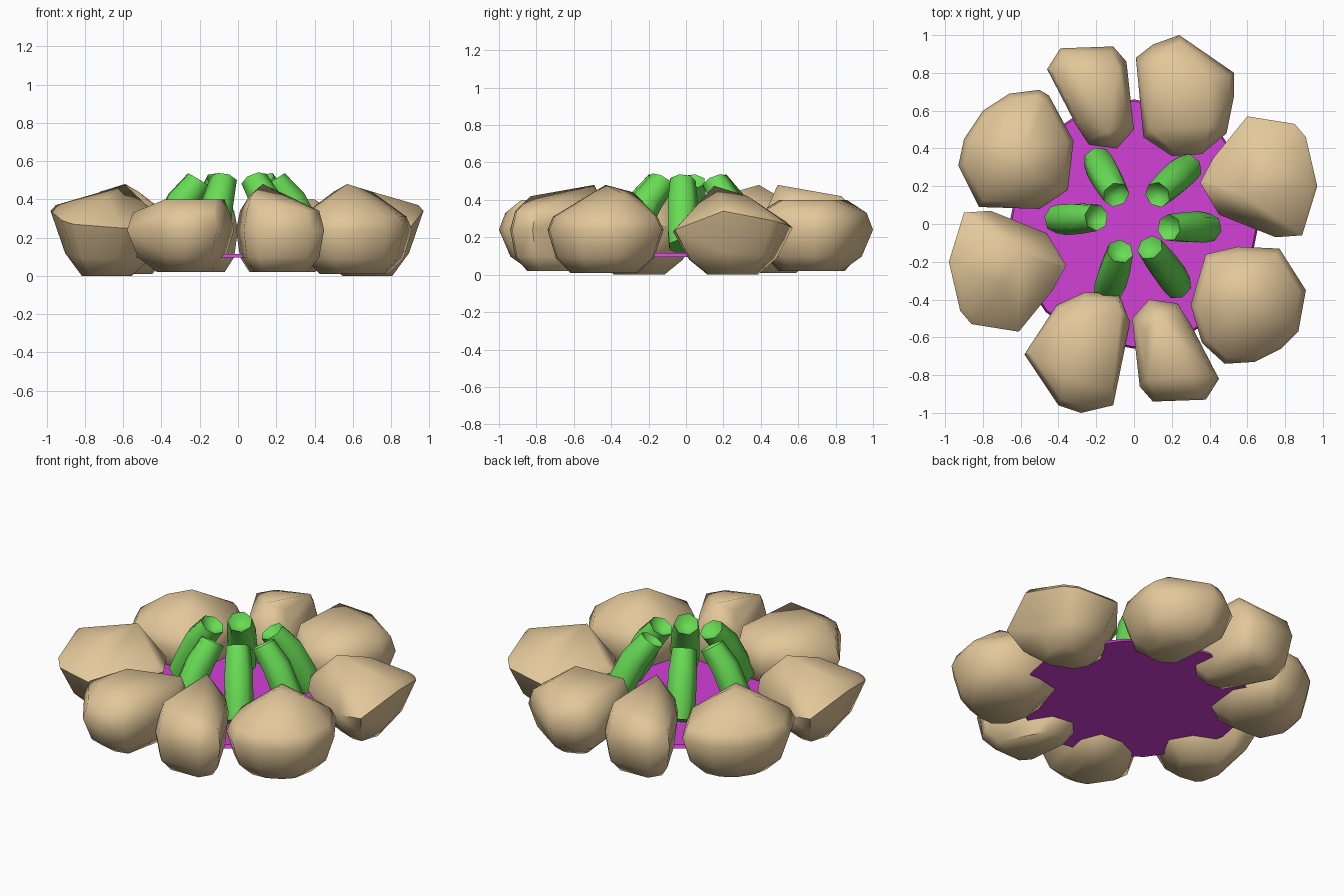
import bpy, bmesh, math
from mathutils import Vector

if "Cube" in bpy.data.objects:
    bpy.data.objects.remove(bpy.data.objects["Cube"])


def material(name, rgb):
    m = bpy.data.materials.new(name)
    m.diffuse_color = (*rgb, 1)
    m.use_nodes = True
    m.node_tree.nodes["Principled BSDF"].inputs["Base Color"].default_value = m.diffuse_color
    return m


STONE = material("stone", (0.76, 0.57, 0.32))
WOOD = material("wood", (0.14, 0.72, 0.09))
ASH = material("ash", (0.65, 0.05, 0.68))


def finish(name, bm, mat, angle):
    bmesh.ops.recalc_face_normals(bm, faces=bm.faces)
    me = bpy.data.meshes.new(name)
    bm.to_mesh(me)
    bm.free()
    ob = bpy.data.objects.new(name, me)
    bpy.context.collection.objects.link(ob)
    me.materials.append(mat)
    bpy.ops.object.select_all(action='DESELECT')
    ob.select_set(True)
    bpy.context.view_layer.objects.active = ob
    bpy.ops.object.shade_smooth_by_angle(angle=math.radians(angle))


def rock(name, outline, under, base, floor, lift, crown, s=1):
    """Convex boulder: widest outline, tapered rings below, crown points above."""
    outline = [p if len(p) == 3 else (*p, 0.24) for p in outline]
    c = sum((Vector(p[:2]) for p in outline), Vector((0, 0))) / len(outline)
    bm = bmesh.new()
    for x, y, z in outline:
        low = floor + (z - floor) * 0.35
        for scale, h in ((1, z), (under, low), (base, floor), (0.90, z + lift)):
            q = c + (Vector((x, y)) - c) * scale
            bm.verts.new((q.x, q.y, h))
    for p in crown:
        bm.verts.new(p)
    if s < 0:  # turn half way round, with a slight shift
        for v in bm.verts:
            v.co.x, v.co.y = -v.co.x - 0.01, -v.co.y
    r = bmesh.ops.convex_hull(bm, input=bm.verts)
    junk = {g for g in r["geom_interior"] + r["geom_unused"]
            if isinstance(g, bmesh.types.BMVert)}
    bmesh.ops.delete(bm, geom=list(junk), context='VERTS')
    bmesh.ops.dissolve_limit(bm, angle_limit=math.radians(4),
                             verts=bm.verts, edges=bm.edges)
    finish(name, bm, STONE, 58)


def log(name, top, foot):
    """Leaning seven-sided log with a slight bend and a dished upper end."""
    a = Vector((*foot, 0.15))
    b = Vector((*top, 0.50))
    axis = (b - a).normalized()
    side = axis.cross(Vector((0, 0, 1))).normalized()
    up = side.cross(axis)
    bm = bmesh.new()
    rings = []
    for c, rad in ((a, 0.076), (a.lerp(b, 0.25) + up * 0.006, 0.086),
                   (a.lerp(b, 0.65) + up * 0.02, 0.084),
                   (b, 0.072), (b - axis * 0.035, 0.035)):
        rings.append([bm.verts.new(c + rad * (side * math.cos(t) + up * math.sin(t)))
                      for t in (math.tau * i / 7 for i in range(7))])
    for r0, r1 in zip(rings, rings[1:]):
        for i in range(7):
            bm.faces.new((r0[i], r0[(i + 1) % 7], r1[(i + 1) % 7], r1[i]))
    bm.faces.new(rings[0])
    bm.faces.new(rings[-1])
    finish(name, bm, WOOD, 55)


# Boulders that repeat half a turn around the ring
EAST = [(.60, .57, .25), (.85, .53, .27), (.91, .46, .29), (.97, .20, .34), (.89, -.06, .24),
        (.75, -.07, .23), (.45, .05, .26), (.35, .22, .26), (.42, .35, .25)]
SOUTH = [(.45, -.82), (.38, -.93), (.10, -.94), (.03, -.86),
         (-.01, -.50), (.08, -.40), (.23, -.42), (.30, -.53)]
for s, a, b in ((1, "east", "south"), (-1, "west", "north")):
    rock("rock_" + a, EAST, .73, .42, 0, .03, [(.58, .15, .475), (.68, .33, .42)], s)
    rock("rock_" + b, SOUTH, .90, .66, .02, .10,
         [(.13, -.49, .48), (.06, -.57, .42), (.07, -.83, .42), (.30, -.80, .39)], s)

# Boulders on the diagonals
rock("rock_southeast", [(.38, -.16), (.55, -.12), (.77, -.13), (.91, -.35), (.87, -.57),
                        (.78, -.66), (.64, -.73), (.48, -.74), (.36, -.63), (.30, -.43)],
     .85, .58, .01, .07, [(.57, -.43, .48), (.50, -.28, .44), (.70, -.35, .44)])
rock("rock_northwest", [(-.93, .31), (-.90, .45), (-.80, .60), (-.66, .69), (-.50, .71),
                        (-.45, .68), (-.32, .44), (-.35, .18), (-.50, .08), (-.82, .09)],
     .85, .58, .01, .07, [(-.59, .39, .48), (-.52, .25, .44), (-.72, .33, .44)])
rock("rock_southwest", [(-.02, -.52), (-.08, -.37), (-.26, -.36), (-.41, -.43), (-.58, -.69),
                        (-.40, -.96), (-.28, -1), (-.11, -.96)],
     .82, .5, .02, .09, [(-.38, -.55, .40), (-.07, -.46, .40), (-.11, -.88, .40),
                         (-.38, -.80, .40)])
rock("rock_northeast", [(.01, .88), (.10, .95), (.24, 1), (.53, .80), (.53, .68),
                        (.49, .48), (.36, .37), (.20, .36), (.05, .46)],
     .82, .5, .02, .09, [(.40, .52, .40), (.08, .50, .40), (.10, .86, .40), (.40, .78, .40)])

# Six leaning logs: top and foot positions
LOGS = [((.185, -.02), (.40, -.02)), ((.125, .155), (.29, .30)), ((-.095, .155), (-.195, .34)),
        ((-.20, .035), (-.41, .025)), ((-.075, -.145), (-.14, -.36)), ((.085, -.125), (.235, -.33))]
for i, (top, foot) in enumerate(LOGS):
    log(f"log_{i + 1}", top, foot)

# Thin ash bed between the stones
bm = bmesh.new()
bmesh.ops.create_cone(bm, cap_ends=True, segments=16, radius1=0.66, radius2=0.65, depth=0.02)
bmesh.ops.translate(bm, verts=bm.verts, vec=(0, 0, 0.105))
finish("ash_bed", bm, ASH, 30)
